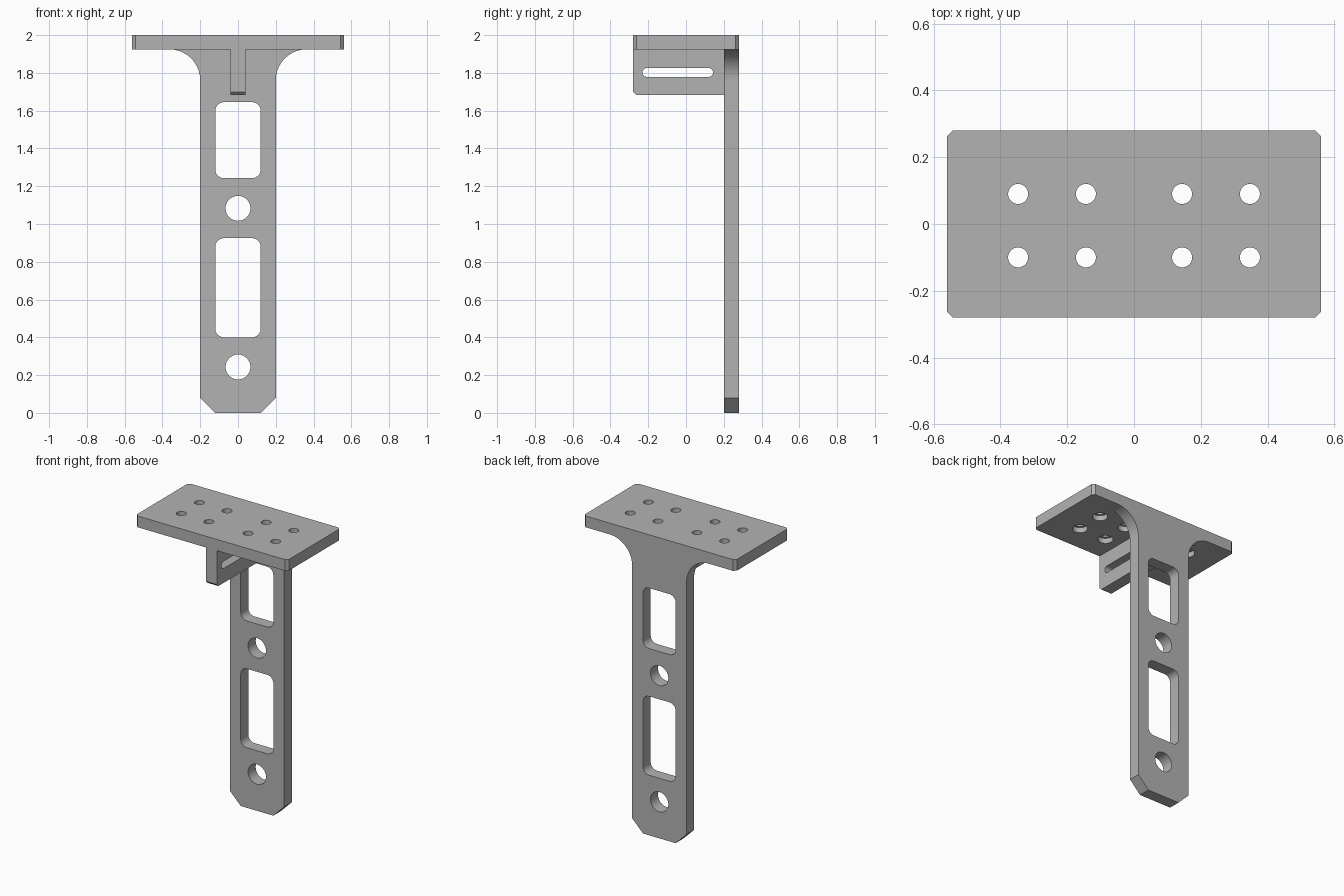
import bpy, bmesh
from math import sin, cos, pi, radians
from mathutils import Matrix, Euler

cube = bpy.data.objects.get("Cube")
if cube:
    bpy.data.objects.remove(cube, do_unlink=True)

grey = bpy.data.materials.new("plain grey")
grey.use_nodes = True
colour = (0.45, 0.45, 0.45, 1)
grey.diffuse_color = colour
grey.node_tree.nodes["Principled BSDF"].inputs["Base Color"].default_value = colour


def arc(cx, cy, r, start, end, n):
    return [(cx + r * cos(start + (end - start) * i / n),
             cy + r * sin(start + (end - start) * i / n)) for i in range(n + 1)]


def circle(cx, cy, r, n=32):
    return arc(cx, cy, r, 0, 2 * pi, n)[:-1]


def rounded_box(x0, x1, y0, y1, r, n=8):
    """Rectangle with rounded corners; n=1 gives straight chamfers."""
    centres = [(x1 - r, y1 - r), (x0 + r, y1 - r), (x0 + r, y0 + r), (x1 - r, y0 + r)]
    return [p for i, (cx, cy) in enumerate(centres)
            for p in arc(cx, cy, r, i * pi / 2, (i + 1) * pi / 2, n)]


def plate(name, loops, thickness, location, rotation=(0, 0, 0)):
    """Extrude flat outlines, with inner loops as holes, into a solid."""
    curve = bpy.data.curves.new(name, "CURVE")
    curve.dimensions = "2D"
    curve.fill_mode = "BOTH"
    curve.extrude = thickness / 2
    for loop in loops:
        spline = curve.splines.new("POLY")
        spline.points.add(len(loop) - 1)
        for point, (u, v) in zip(spline.points, loop):
            point.co = (u, v, 0, 1)
        spline.use_cyclic_u = True
    temp = bpy.data.objects.new(name + " outline", curve)
    bpy.context.collection.objects.link(temp)
    dg = bpy.context.evaluated_depsgraph_get()
    mesh = bpy.data.meshes.new_from_object(temp.evaluated_get(dg))
    bpy.data.objects.remove(temp, do_unlink=True)
    bpy.data.curves.remove(curve)

    turn = Euler([radians(a) for a in rotation]).to_matrix().to_4x4()
    bm = bmesh.new()
    bm.from_mesh(mesh)
    bmesh.ops.remove_doubles(bm, verts=bm.verts, dist=0.00005)
    bm.transform(Matrix.Translation(location) @ turn)
    bmesh.ops.recalc_face_normals(bm, faces=bm.faces)
    bm.to_mesh(mesh)
    bm.free()
    mesh.materials.clear()
    mesh.materials.append(grey)
    mesh.name = name
    obj = bpy.data.objects.new(name, mesh)
    bpy.context.collection.objects.link(obj)
    return obj


# Top plate with eight screw holes
spots = [(x, y) for x in (-0.347, -0.144, 0.144, 0.347) for y in (-0.1, 0.09)]
top = plate("top_plate",
            [rounded_box(-0.56, 0.56, -0.28, 0.28, 0.017, 1)]
            + [circle(x, y, 0.03) for x, y in spots],
            0.075, (0, 0, 1.9625))

# Wider recesses for the screw heads on the underside
cutter = plate("recess_cutter", [circle(x, y, 0.047) for x, y in spots],
               0.06, (0, 0, 1.93))
cutter.hide_render = True
cut = top.modifiers.new("recesses", "BOOLEAN")
cut.operation = "DIFFERENCE"
cut.solver = "EXACT"
cut.object = cutter
bpy.context.view_layer.objects.active = top
bpy.ops.object.modifier_apply(modifier=cut.name)
bpy.data.objects.remove(cutter, do_unlink=True)

# Upright leg: chamfered foot, flared shoulders, two windows, two bolt holes
side = [(0.12, 0), (0.2, 0.08)] + arc(0.365, 1.76, 0.165, pi, pi / 2, 16)
outline = side + [(-x, z) for x, z in reversed(side)]
leg = plate("upright_leg",
            [outline,
             rounded_box(-0.12, 0.12, 1.243, 1.645, 0.045),
             rounded_box(-0.12, 0.12, 0.4, 0.925, 0.045),
             circle(0, 1.083, 0.066),
             circle(0, 0.243, 0.066)],
            0.08, (0, 0.24, 0), (90, 0, 0))

# Slotted rib under the plate
rib = plate("slotted_rib",
            [[(-0.28, 1.925), (-0.28, 1.7), (-0.263, 1.683), (0.2, 1.683), (0.2, 1.925)],
             rounded_box(-0.23, 0.143, 1.779, 1.826, 0.023)],
            0.08, (0, 0, 0), (90, 0, 90))

# Smooth the curved walls, keep the edges sharp
bpy.ops.object.select_all(action="DESELECT")
for obj in (top, leg, rib):
    obj.select_set(True)
bpy.context.view_layer.objects.active = top
bpy.ops.object.shade_smooth_by_angle(angle=radians(30))
